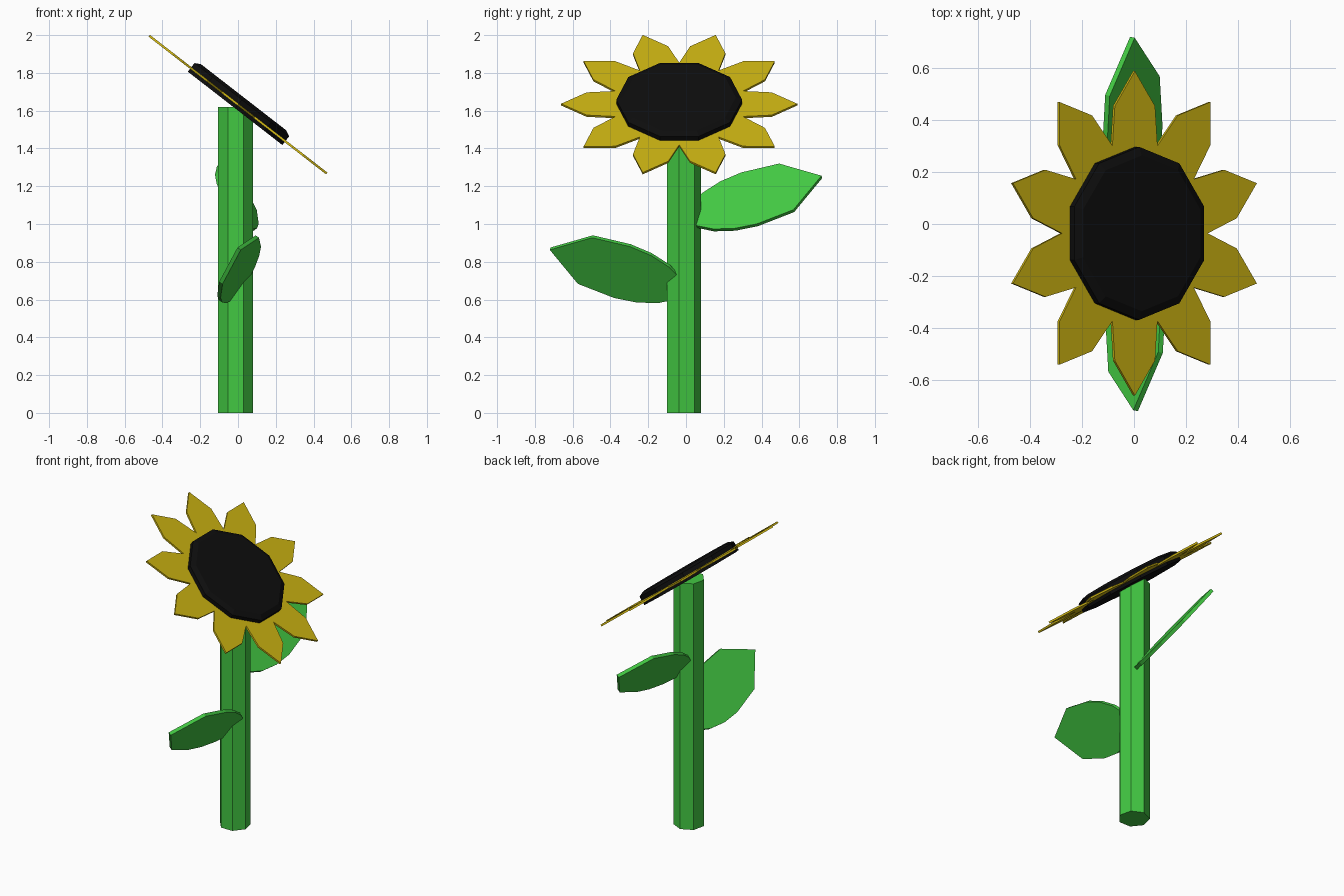
import bpy, bmesh, math
from mathutils import Matrix, Vector

if "Cube" in bpy.data.objects:
    bpy.data.objects.remove(bpy.data.objects["Cube"])


def material(name, rgb):
    m = bpy.data.materials.new(name)
    m.diffuse_color = (*rgb, 1)
    m.use_nodes = True
    m.node_tree.nodes["Principled BSDF"].inputs["Base Color"].default_value = m.diffuse_color
    return m


green = material("leaf green", (0.055, 0.58, 0.055))
yellow = material("petal yellow", (0.60, 0.45, 0.006))
black = material("seed black", (0.004, 0.004, 0.004))


def frame(origin, x_axis, y_axis):
    """Matrix whose local x and y follow the given directions."""
    x = Vector(x_axis).normalized()
    z = x.cross(Vector(y_axis)).normalized()
    m = Matrix((x, z.cross(x), z)).transposed().to_4x4()
    m.translation = origin
    return m


def loft(name, rings, mat, matrix):
    """Closed solid through stacked (outline, height) rings."""
    bm = bmesh.new()
    loops = [[bm.verts.new((x, y, h)) for x, y in pts] for pts, h in rings]
    n = len(loops[0])
    for lo, hi in zip(loops, loops[1:]):
        for i in range(n):
            j = (i + 1) % n
            bm.faces.new((lo[i], lo[j], hi[j], hi[i]))
    bm.faces.new(loops[0][::-1])
    bm.faces.new(loops[-1])
    bmesh.ops.recalc_face_normals(bm, faces=bm.faces)
    bm.transform(matrix)
    me = bpy.data.meshes.new(name)
    bm.to_mesh(me)
    bm.free()
    me.materials.append(mat)
    ob = bpy.data.objects.new(name, me)
    bpy.context.collection.objects.link(ob)
    return ob


def ngon(n, r, start):
    return [(r * math.cos(start + math.tau * i / n),
             r * math.sin(start + math.tau * i / n)) for i in range(n)]


# Seven-sided stem, flat side to the front
stem = ngon(7, 0.095, math.pi / 2)
loft("stem", [(stem, 0), (stem, 1.62)], green,
     Matrix.Translation((-0.0125, -0.015, 0)))

# Tilted flower head frame
tilt = math.radians(37.8)
head = frame((0, -0.036, 1.632), (math.cos(tilt), 0, -math.sin(tilt)), (0, 1, 0))

# Ring of ten petals as one thin plate
petals = []
for i in range(10):
    a = math.pi / 2 + math.tau * i / 10
    v = math.radians(18)
    for s, t in ((0.355 * math.cos(v), -0.355 * math.sin(v)),
                 (0.49, -0.098), (0.625, 0), (0.49, 0.098)):
        petals.append((s * math.cos(a) - t * math.sin(a),
                       s * math.sin(a) + t * math.cos(a)))
loft("petals", [(petals, -0.006), (petals, 0.006)], yellow, head)

# Ten-sided seed disc with a chamfered top
disc = ngon(10, 0.333, math.pi / 2)
disc_top = ngon(10, 0.30, math.pi / 2)
loft("seed_disc", [(disc, -0.025), (disc, 0.033), (disc_top, 0.049)], black, head)

# Two matching leaves, the lower one turned half way round the stem
half = [(-0.02, 0.07), (0.06, 0.125), (0.17, 0.163), (0.29, 0.178), (0.495, 0.16)]
leaf = half + [(0.69, 0)] + [(s, -h) for s, h in reversed(half)]
place = frame((-0.006, 0.06, 1.045), (0, 0.955, 0.296), (0.6, 0.24, -0.76))
turn = Matrix.Translation((0, 0, -0.38)) @ Matrix.Rotation(math.pi, 4, 'Z')
for name, m in (("upper_leaf", place), ("lower_leaf", turn @ place)):
    loft(name, [(leaf, -0.011), (leaf, 0.011)], green, m)
